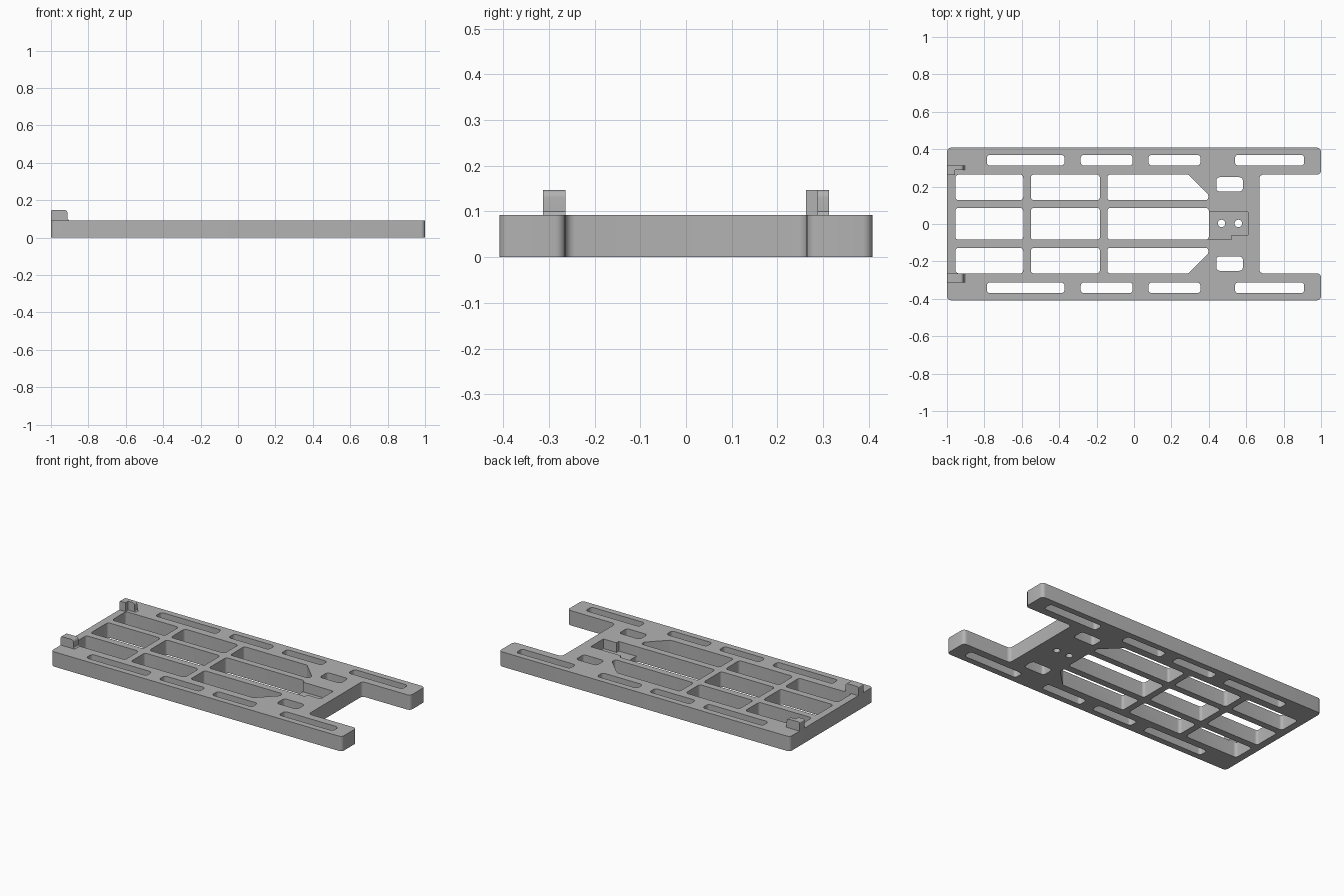
import bpy, bmesh, math
from mathutils import Vector

if "Cube" in bpy.data.objects:
    bpy.data.objects.remove(bpy.data.objects["Cube"], do_unlink=True)

HALF_W, THICK, TAB_TOP, FLOOR = 0.408, 0.092, 0.147, 0.032
LEG_IN = 0.264

grey = bpy.data.materials.new("plain grey")
grey.use_nodes = True
colour = (0.45, 0.45, 0.45, 1)
grey.diffuse_color = colour
grey.node_tree.nodes["Principled BSDF"].inputs["Base Color"].default_value = colour


def fillet(points, radii, steps=6):
    """Round each corner of a closed outline; radii is a number or one per corner."""
    if not isinstance(radii, (list, tuple)):
        radii = [radii] * len(points)
    pts = [Vector(p) for p in points]
    out = []
    for i, p in enumerate(pts):
        a = (pts[i - 1] - p).normalized()
        b = (pts[(i + 1) % len(pts)] - p).normalized()
        if radii[i] == 0:
            out.append(p)
            continue
        half = a.angle(b) / 2
        reach = radii[i] / math.tan(half)
        centre = p + (a + b).normalized() * radii[i] / math.sin(half)
        start, end = p + a * reach - centre, p + b * reach - centre
        sweep = start.angle_signed(end)
        for k in range(steps + 1):
            t = -sweep * k / steps
            c, s = math.cos(t), math.sin(t)
            out.append(centre + Vector((start.x * c - start.y * s, start.x * s + start.y * c)))
    return out


def rect(x0, x1, y0, y1):
    return [(x0, y0), (x1, y0), (x1, y1), (x0, y1)]


def prism(bm, outline, low, high, axis="z"):
    """Extrude an outline along z, or an x-z outline along y."""
    def place(p, h):
        return (p[0], p[1], h) if axis == "z" else (p[0], h, p[1])
    face = bm.faces.new([bm.verts.new(place(p, low)) for p in outline])
    new = bmesh.ops.extrude_face_region(bm, geom=[face])["geom"]
    shift = place((0, 0), high - low)
    bmesh.ops.translate(bm, vec=shift, verts=[v for v in new if isinstance(v, bmesh.types.BMVert)])


def make(name, bm):
    bmesh.ops.recalc_face_normals(bm, faces=bm.faces)
    mesh = bpy.data.meshes.new(name)
    bm.to_mesh(mesh)
    bm.free()
    mesh.materials.append(grey)
    obj = bpy.data.objects.new(name, mesh)
    bpy.context.collection.objects.link(obj)
    return obj


# Frame plate with two legs
half = [(-1, HALF_W), (1, HALF_W), (1, LEG_IN), (0.67, LEG_IN)]
outline = half + [(x, -y) for x, y in reversed(half)]
bm = bmesh.new()
prism(bm, fillet(outline, 0.022), 0, THICK)
frame = make("frame_plate", bm)

# Through openings
holes = []
for x0, x1 in [(-0.955, -0.592), (-0.552, -0.182), (-0.142, 0.4)]:
    holes.append(fillet(rect(x0, x1, -0.084, 0.086), 0.016))
for side in (1, -1):
    shapes = [rect(x0, x1, 0.312, 0.37)
              for x0, x1 in [(-0.787, -0.372), (-0.285, -0.007), (0.078, 0.355), (0.54, 0.91)]]
    shapes.append(rect(0.44, 0.582, 0.174, 0.25))
    shapes += [rect(-0.955, -0.592, 0.127, LEG_IN), rect(-0.552, -0.182, 0.127, LEG_IN)]
    # Window with an angled corner
    shapes.append([(-0.142, 0.127), (0.397, 0.127), (0.397, 0.158), (0.29, LEG_IN), (-0.142, LEG_IN)])
    for s in shapes:
        pts = [(x, y * side) for x, y in s]
        holes.append(fillet(pts[::side], 0.014 if len(s) == 5 else 0.018))
# Screw holes
for x in (0.468, 0.558):
    holes.append([(x + 0.02 * math.cos(k * math.tau / 24), 0.003 + 0.02 * math.sin(k * math.tau / 24))
                  for k in range(24)])
bm = bmesh.new()
for h in holes:
    prism(bm, h, -0.1, 0.2)
openings = make("openings_cutter", bm)

# Stepped recess open to the middle window
bm = bmesh.new()
prism(bm, [(0.37, -0.083), (0.52, -0.083), (0.52, -0.06), (0.61, -0.06), (0.61, 0.065), (0.37, 0.065)],
      FLOOR, 0.2)
recess = make("recess_cutter", bm)

for cutter in (recess, openings):
    mod = frame.modifiers.new("cut", "BOOLEAN")
    mod.operation, mod.solver, mod.object = "DIFFERENCE", "EXACT", cutter
bpy.context.view_layer.update()
result = bpy.data.meshes.new_from_object(frame.evaluated_get(bpy.context.evaluated_depsgraph_get()))
frame.modifiers.clear()
frame.data = result
for cutter in (recess, openings):
    bpy.data.objects.remove(cutter, do_unlink=True)


# End tabs with a rounded top and a flared foot
def tab_profile(x1, flare):
    pts = [(-1, THICK - 0.003), (x1 + flare, THICK - 0.003), (x1 + flare, THICK),
           (x1, THICK + flare), (x1, TAB_TOP), (-1, TAB_TOP)]
    return fillet(pts, [0, 0, 0, 0, 0.016, 0.008])


bm = bmesh.new()
prism(bm, tab_profile(-0.912, 0.008), -0.313, -0.264, "y")
tabs = [make("front_tab", bm)]
bm = bmesh.new()
prism(bm, tab_profile(-0.912, 0.008), 0.288, 0.313, "y")
# Wider end block of the back tab
block = fillet(rect(-1, -0.957, THICK - 0.003, TAB_TOP), [0, 0, 0, 0.008])
prism(bm, block, 0.262, 0.288, "y")
tabs.append(make("back_tab", bm))

for obj in [frame] + tabs:
    bpy.ops.object.select_all(action="DESELECT")
    obj.select_set(True)
    bpy.context.view_layer.objects.active = obj
    bpy.ops.object.shade_smooth_by_angle(angle=math.radians(30))
